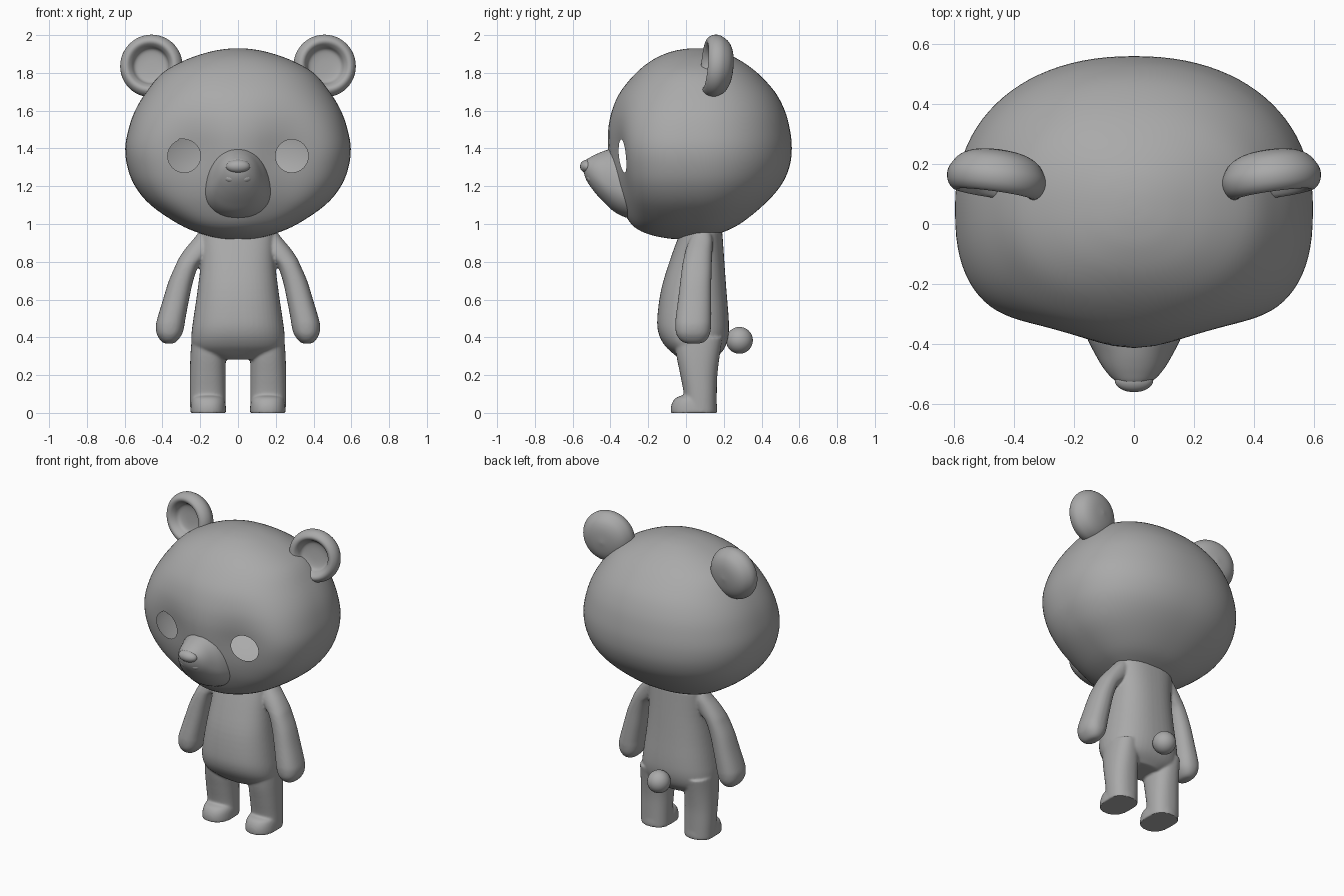
import bpy, bmesh, math
from mathutils import Matrix, Vector

if "Cube" in bpy.data.objects:
    bpy.data.objects.remove(bpy.data.objects["Cube"])

fur = bpy.data.materials.new("grey_fur")
fur.diffuse_color = (0.4, 0.4, 0.4, 1)
fur.use_nodes = True
fur.node_tree.nodes["Principled BSDF"].inputs["Base Color"].default_value = fur.diffuse_color


def finish(bm, name):
    bmesh.ops.recalc_face_normals(bm, faces=bm.faces)
    me = bpy.data.meshes.new(name)
    bm.to_mesh(me)
    bm.free()
    me.materials.append(fur)
    ob = bpy.data.objects.new(name, me)
    bpy.context.collection.objects.link(ob)
    return ob


def activate(*obs):
    bpy.ops.object.select_all(action='DESELECT')
    for o in obs:
        o.select_set(True)
    bpy.context.view_layer.objects.active = obs[0]


def smooth(ob, angle=50):
    activate(ob)
    bpy.ops.object.shade_smooth_by_angle(angle=math.radians(angle))


def apply_mod(ob, kind, **props):
    m = ob.modifiers.new("step", kind)
    for k, v in props.items():
        setattr(m, k, v)
    activate(ob)
    bpy.ops.object.modifier_apply(modifier=m.name)


def spline(rows, steps):
    """Smooth curve through rows of numbers."""
    out = []
    for i in range(len(rows) - 1):
        a, b, c, d = (rows[max(0, min(len(rows) - 1, i + k))] for k in (-1, 0, 1, 2))
        for s in range(steps):
            t = s / steps
            out.append([q + .5 * t * (r - p + t * (2*p - 5*q + 4*r - e + t * (3*(q - r) + e - p)))
                        for p, q, r, e in zip(a, b, c, d)])
    return out + [list(rows[-1])]


def loft(name, rows, seg=48, n=2.2, steps=4, along_y=False):
    """Rows are (position, x0, x1, a0, a1, widest a, face shaping)."""
    bm = bmesh.new()
    rings = []
    for s, x0, x1, a0, a1, am, face in spline(rows, steps):
        ring = []
        for k in range(seg):
            t = 2 * math.pi * k / seg
            c, d = math.cos(t), math.sin(t)
            e = 2 / (n + .4 * face if d < 0 else n)
            u = math.copysign(abs(c) ** e, c)
            v = abs(d) ** e
            if d < 0:
                v *= 1 - .085 * face * math.sin(math.pi * u) ** 2
            x = (x0 + x1) / 2 + (x1 - x0) / 2 * u
            a = am + (a1 - am) * v if d >= 0 else am - (am - a0) * v
            ring.append(bm.verts.new((x, s, a) if along_y else (x, a, s)))
        rings.append(ring)
    for r, q in zip(rings, rings[1:]):
        for k in range(seg):
            j = (k + 1) % seg
            bm.faces.new((r[k], r[j], q[j], q[k]))
    bm.faces.new(rings[0])
    bm.faces.new(rings[-1])
    return finish(bm, name)


def ball(name, loc, size, seg=32):
    bm = bmesh.new()
    bmesh.ops.create_uvsphere(bm, u_segments=seg, v_segments=seg // 2, radius=1,
                              matrix=Matrix.Translation(loc) @ Matrix.Diagonal((*size, 1)))
    return finish(bm, name)


# Head: (z, half width, front y, back y, face shaping)
head_rows = [(.917, .01, .03, .05, 0), (.923, .10, -.09, .10, 0), (.95, .20, -.21, .18, .1), (1.0, .315, -.29, .285, .4),
             (1.1, .462, -.345, .41, .8), (1.2, .545, -.38, .50, 1), (1.3, .585, -.402, .547, 1),
             (1.4, .597, -.413, .56, 1), (1.5, .58, -.412, .55, .8), (1.6, .545, -.392, .523, .45),
             (1.7, .485, -.347, .47, .15), (1.8, .40, -.264, .378, 0), (1.87, .275, -.175, .28, 0),
             (1.91, .155, -.085, .19, 0), (1.926, .07, -.01, .12, 0), (1.93, .01, .045, .065, 0)]
head = loft("head", [(z, -w, w, f, b, .055, k) for z, w, f, b, k in head_rows], seg=96)

# Slightly flattened eye sockets
for v in head.data.vertices:
    if v.co.y < 0:
        q = (abs(v.co.x) - .22) ** 2 + (v.co.z - 1.36) ** 2
        v.co.y += .016 * math.exp(-q / .016)

# Muzzle: (y, half width, bottom z, top z, widest z)
muz_rows = [(-.25, .185, 1.02, 1.40, 1.17), (-.32, .177, 1.035, 1.405, 1.18),
            (-.38, .157, 1.065, 1.402, 1.20), (-.43, .132, 1.11, 1.388, 1.22),
            (-.47, .109, 1.152, 1.372, 1.25), (-.50, .087, 1.19, 1.357, 1.27),
            (-.525, .06, 1.228, 1.342, 1.29), (-.537, .035, 1.258, 1.325, 1.295),
            (-.541, .008, 1.285, 1.305, 1.295)]
muzzle = loft("muzzle", [(y, -w, w, b, t, m, 0) for y, w, b, t, m in muz_rows], n=2.1, along_y=True)
apply_mod(head, 'BOOLEAN', operation='UNION', object=muzzle, solver='EXACT')
bpy.data.objects.remove(muzzle)

# Open eye holes: cut a circle, then drop the cutter walls
EYE_X, EYE_Z, EYE_R = .285, 1.36, .087
for sx in (-1, 1):
    bm = bmesh.new()
    bmesh.ops.create_cone(bm, segments=48, radius1=EYE_R, radius2=EYE_R, depth=.6, cap_ends=True,
                          matrix=Matrix.Translation((sx * EYE_X, -.4, EYE_Z)) @ Matrix.Rotation(math.pi/2, 4, 'X'))
    cutter = finish(bm, "eye_cutter")
    apply_mod(head, 'BOOLEAN', operation='DIFFERENCE', object=cutter, solver='EXACT')
    bpy.data.objects.remove(cutter)
bm = bmesh.new()
bm.from_mesh(head.data)
walls = []
for f in bm.faces:
    c = f.calc_center_median()
    if c.y < 0 and math.hypot(abs(c.x) - EYE_X, c.z - EYE_Z) < EYE_R + .0002:
        walls.append(f)
bmesh.ops.delete(bm, geom=walls, context='FACES')
bm.to_mesh(head.data)
bm.free()
smooth(head, 40)

# Nose and lips
smooth(ball("nose", (0, -.522, 1.305), (.064, .039, .036)))
for sx in (-1, 1):
    smooth(ball("upper_lip", (sx * .034, -.492, 1.243), (.04, .034, .028)))
smooth(ball("lower_lip", (0, -.476, 1.208), (.045, .03, .024)))

# Ears: lathed bowls facing forward
ear_profile = [(.001, .08), (.08, .07), (.13, .047), (.158, .01), (.166, -.02), (.159, -.05),
               (.14, -.07), (.12, -.07), (.102, -.05), (.086, -.022), (.05, -.012), (.001, -.01)]
for sx in (-1, 1):
    bm = bmesh.new()
    pts = spline(ear_profile, 4)
    place = (Matrix.Translation((sx * .456, .17, 1.835)) @ Matrix.Rotation(sx * math.radians(8), 4, 'Z')
             @ Matrix.Rotation(math.radians(-5), 4, 'X'))
    rings = [[bm.verts.new(place @ Vector((r * math.cos(k * math.pi / 24), y, r * math.sin(k * math.pi / 24))))
              for k in range(48)] for r, y in pts]
    for r, q in zip(rings, rings[1:]):
        for k in range(48):
            bm.faces.new((r[k], r[k - 1], q[k - 1], q[k]))
    bm.faces.new(rings[0])
    bm.faces.new(rings[-1])
    smooth(finish(bm, "ear"), 60)

# Torso: (z, half width, front y, back y)
torso_rows = [(.283, .12, -.03, .15), (.32, .215, -.075, .188), (.36, .243, -.115, .212),
              (.42, .246, -.145, .226), (.5, .236, -.152, .226), (.65, .214, -.132, .214),
              (.8, .197, -.088, .203), (.96, .195, -.03, .192)]
body = loft("body", [(z, -w, w, f, b, (f + b) / 2, 0) for z, w, f, b in torso_rows], n=2.4)

# Arms, legs and feet: (z, inner x, outer x, front y, back y)
arm_rows = [(.366, .352, .378, .02, .06), (.372, .333, .397, -.01, .09), (.39, .314, .415, -.035, .112),
            (.42, .295, .431, -.052, .127), (.46, .284, .435, -.057, .133), (.5, .278, .427, -.055, .134),
            (.6, .259, .397, -.042, .134), (.7, .237, .366, -.03, .134), (.78, .208, .331, -.02, .136),
            (.82, .17, .312, -.012, .138), (.87, .13, .278, .0, .14), (.92, .12, .236, .02, .14),
            (.96, .12, .205, .04, .13)]
leg_rows = [(.0, .065, .252, -.01, .163), (.1, .065, .255, -.012, .163), (.2, .065, .255, -.03, .166),
            (.3, .066, .252, -.05, .178), (.4, .08, .245, -.06, .195)]
foot_rows = [(-.002, .063, .252, -.08, .165), (.03, .064, .251, -.08, .165), (.06, .068, .247, -.07, .16),
             (.082, .08, .237, -.05, .15), (.095, .11, .2, -.01, .12)]
parts = [body]
for sx in (-1, 1):
    for name, rows in (("arm", arm_rows), ("leg", leg_rows), ("foot", foot_rows)):
        parts.append(loft(name, [(z, *sorted((sx * i, sx * o)), f, b, (f + b) / 2, 0)
                                 for z, i, o, f, b in rows], n=2.3))

# Merge limbs and torso into one soft skin
activate(*parts)
bpy.ops.object.join()
apply_mod(body, 'REMESH', mode='VOXEL', voxel_size=.007)
apply_mod(body, 'SMOOTH', factor=.5, iterations=8)
for v in body.data.vertices:
    if v.co.z < .004:
        v.co.z = 0
smooth(body, 60)

# Tail
smooth(ball("tail", (0, .283, .384), (.071, .071, .071)))
